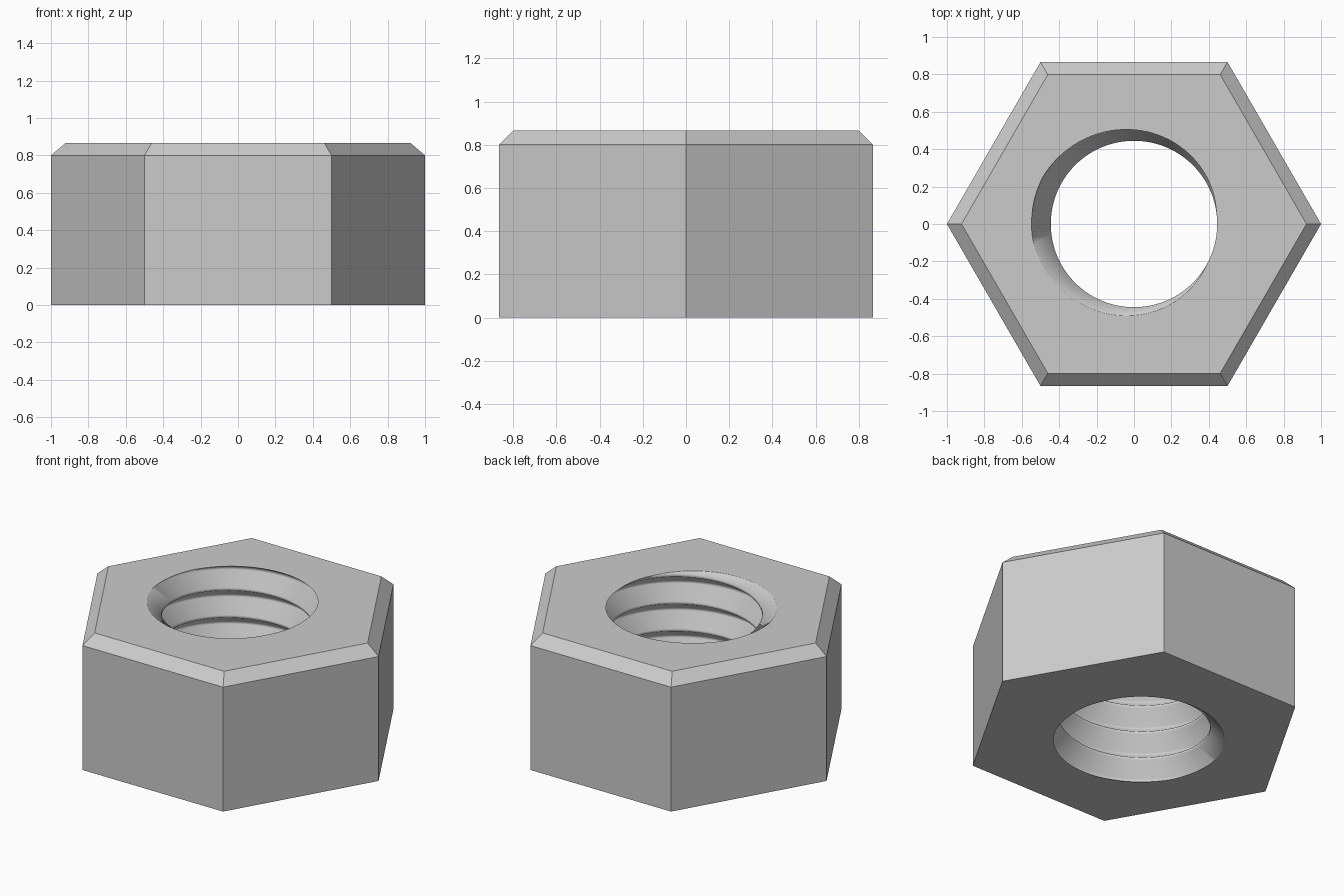
import bpy, bmesh, math

cube = bpy.data.objects.get("Cube")
if cube:
    bpy.data.objects.remove(cube, do_unlink=True)

HEIGHT = 0.866
CHAMFER = 0.066
MINOR, MAJOR = 0.445, 0.548      # thread crest and root radii
PITCH = 0.175
SEGMENTS = 96
BREAKS = (0.05, 0.45, 0.55, 0.95)  # crest, flank, root, flank
START = HEIGHT + PITCH * 10 / 360  # height of a crest at angle zero


def thread_radius(turn, z):
    """Radius of the threaded bore at a given turn and height."""
    u = ((z - START) / PITCH - turn) % 1.0
    t = (min(u, 1 - u) - BREAKS[0]) / (BREAKS[1] - BREAKS[0])
    return MINOR + (MAJOR - MINOR) * min(max(t, 0), 1)


def add_thread(bm):
    """Helical wall, cut flat at the top and bottom of the nut."""
    verts = {}

    def vert(i, row):
        turn = i / SEGMENTS
        pitch_no, k = divmod(row, len(BREAKS))
        z = START + PITCH * (pitch_no + BREAKS[k] + turn)
        z = min(max(z, 0), HEIGHT)
        key = (i % SEGMENTS, round(z, 4))
        if key not in verts:
            r, a = thread_radius(turn, z), math.tau * turn
            verts[key] = bm.verts.new((r * math.cos(a), r * math.sin(a), z))
        return verts[key]

    for row in range(-7 * len(BREAKS), 2 * len(BREAKS)):
        for i in range(SEGMENTS):
            quad = [vert(i, row), vert(i + 1, row), vert(i + 1, row + 1), vert(i, row + 1)]
            corners = list(dict.fromkeys(quad))
            if len(corners) > 2 and not bm.faces.get(corners):
                bm.faces.new(corners).smooth = True


def add_hex_wall(bm):
    """Six sides with a chamfer around the top."""
    rings = []
    for r, z in ((1, 0), (1, HEIGHT - CHAMFER), (0.922, HEIGHT)):
        rings.append([bm.verts.new((r * math.cos(k * math.pi / 3),
                                    r * math.sin(k * math.pi / 3), z)) for k in range(6)])
    for low, high in zip(rings, rings[1:]):
        for k in range(6):
            n = (k + 1) % 6
            bm.faces.new((low[k], low[n], high[n], high[k]))


bm = bmesh.new()
add_thread(bm)
add_hex_wall(bm)
bmesh.ops.remove_doubles(bm, verts=bm.verts[:], dist=0.0001)

# Flat end faces between the bore and the hexagon
for level in (0, HEIGHT):
    rim = [e for e in bm.edges if e.is_boundary
           and all(abs(v.co.z - level) < 0.0005 for v in e.verts)]
    bmesh.ops.triangle_fill(bm, edges=rim, use_beauty=True)
bmesh.ops.recalc_face_normals(bm, faces=bm.faces[:])

mesh = bpy.data.meshes.new("hex_nut")
bm.to_mesh(mesh)
bm.free()
nut = bpy.data.objects.new("hex_nut", mesh)
bpy.context.collection.objects.link(nut)

# Plain grey metal
steel = bpy.data.materials.new("grey_steel")
steel.use_nodes = True
colour = (0.6, 0.6, 0.6, 1)
steel.diffuse_color = colour
steel.node_tree.nodes["Principled BSDF"].inputs["Base Color"].default_value = colour
mesh.materials.append(steel)
